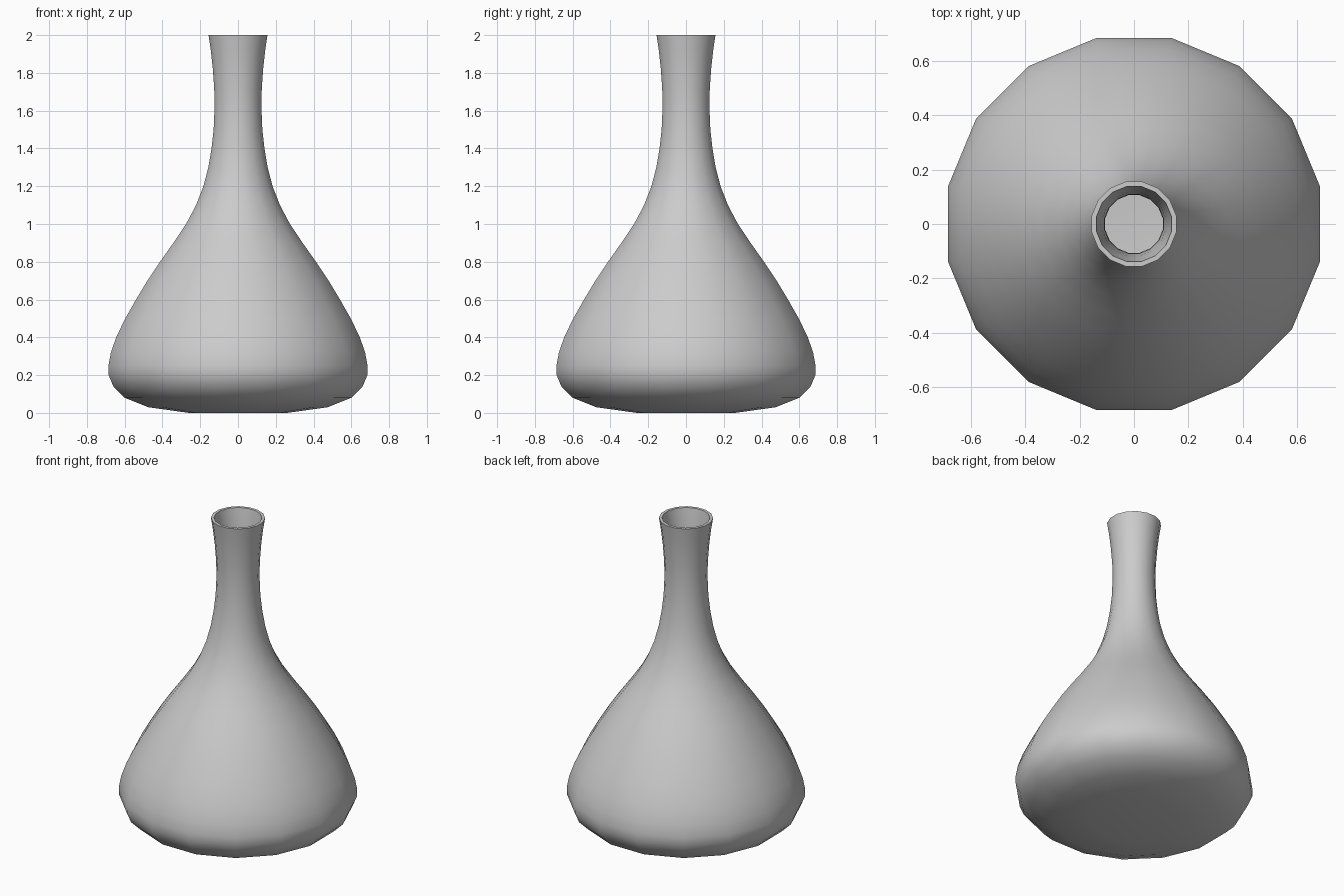
import bpy
import bmesh
from math import sin, cos, pi, radians

cube = bpy.data.objects.get("Cube")
if cube:
    bpy.data.objects.remove(cube, do_unlink=True)

SIDES = 16
WALL = 0.018

# Half-width and height of the flask, from base to rim
PROFILE = [
    (0.26, 0.0), (0.475, 0.03), (0.60, 0.08), (0.66, 0.14), (0.685, 0.20),
    (0.686, 0.25), (0.673, 0.32), (0.645, 0.40), (0.597, 0.50), (0.54, 0.60),
    (0.48, 0.70), (0.413, 0.80), (0.342, 0.90), (0.275, 1.0), (0.222, 1.1),
    (0.183, 1.2), (0.157, 1.3), (0.14, 1.4), (0.129, 1.5), (0.124, 1.62),
    (0.126, 1.72), (0.134, 1.83), (0.144, 1.92), (0.156, 2.0),
]

glaze = bpy.data.materials.new("light_grey")
glaze.use_nodes = True
colour = (0.6, 0.6, 0.6, 1)
glaze.diffuse_color = colour
glaze.node_tree.nodes["Principled BSDF"].inputs["Base Color"].default_value = colour


def ring(bm, half_width, z):
    """One polygon loop with flats facing the axes."""
    r = half_width / cos(pi / SIDES)
    angles = [(i + 0.5) * 2 * pi / SIDES for i in range(SIDES)]
    return [bm.verts.new((r * cos(a), r * sin(a), z)) for a in angles]


# Flask wall with a closed base and an open mouth
bm = bmesh.new()
rings = [ring(bm, w, z) for w, z in PROFILE]
for low, high in zip(rings, rings[1:]):
    for i in range(SIDES):
        j = (i + 1) % SIDES
        bm.faces.new((low[i], low[j], high[j], high[i]))
bm.faces.new(rings[0][::-1])
mesh = bpy.data.meshes.new("flask")
bm.to_mesh(mesh)
bm.free()
mesh.materials.append(glaze)
flask = bpy.data.objects.new("flask", mesh)
bpy.context.collection.objects.link(flask)

# Hollow wall with a flat rim
wall = flask.modifiers.new("wall", "SOLIDIFY")
wall.thickness = WALL
wall.offset = -1
wall.use_even_offset = True
wall.use_rim = True

bpy.context.view_layer.objects.active = flask
flask.select_set(True)
bpy.ops.object.modifier_apply(modifier="wall")

# Level the rim at the top
for v in flask.data.vertices:
    if v.co.z > 1.96:
        v.co.z = 2.0

bpy.ops.object.shade_smooth_by_angle(angle=radians(50))
